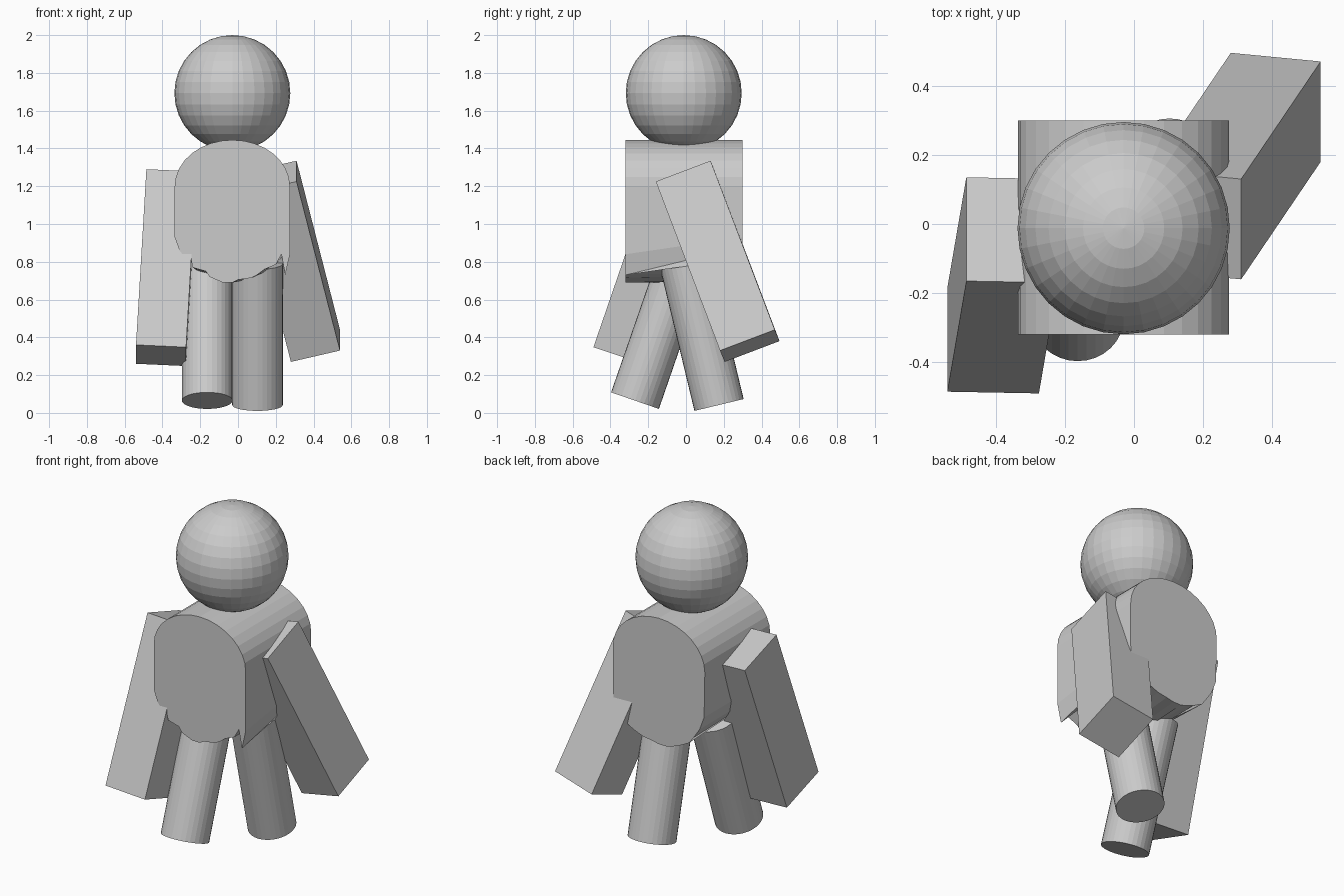
import bpy, bmesh, math
from mathutils import Vector

cube = bpy.data.objects.get("Cube")
if cube:
    bpy.data.objects.remove(cube, do_unlink=True)

grey = bpy.data.materials.new("plain grey")
grey.use_nodes = True
colour = (0.6, 0.6, 0.6, 1)
grey.diffuse_color = colour
grey.node_tree.nodes["Principled BSDF"].inputs["Base Color"].default_value = colour


def finish(name, bm):
    bmesh.ops.recalc_face_normals(bm, faces=bm.faces)
    mesh = bpy.data.meshes.new(name)
    bm.to_mesh(mesh)
    bm.free()
    mesh.materials.append(grey)
    obj = bpy.data.objects.new(name, mesh)
    bpy.context.collection.objects.link(obj)
    return obj


def leg(name, foot, axis, length):
    """Cylinder rising from the centre of its sole along an axis."""
    axis = Vector(axis).normalized()
    bm = bmesh.new()
    bmesh.ops.create_cone(bm, cap_ends=True, segments=32, radius1=0.134,
                          radius2=0.134, depth=length)
    obj = finish(name, bm)
    obj.location = Vector(foot) + axis * length / 2
    obj.rotation_euler = axis.to_track_quat("Z", "Y").to_euler()


def arm(name, corner, down, depth, width):
    """Box spanned by three edges from one shoulder corner."""
    corner, down, depth, width = map(Vector, (corner, down, depth, width))
    bm = bmesh.new()
    bmesh.ops.create_cube(bm, size=1)
    for v in bm.verts:
        s = v.co + Vector((0.5, 0.5, 0.5))
        v.co = corner + width * s.x + depth * s.y + down * s.z
    finish(name, bm)


def torso(name, front_hem, back_hem):
    """Barrel running front to back: domed top, straight sides, ragged hem."""
    dome = [(-0.03 + 0.305 * math.cos(a), 1.2 + 0.245 * math.sin(a))
            for a in (math.pi * i / 16 for i in range(17))]
    bm = bmesh.new()
    rings = [[bm.verts.new((x, y, z)) for x, z in hem + dome]
             for y, hem in ((-0.32, front_hem), (0.3, back_hem))]
    front, back = rings
    bm.faces.new(front)
    bm.faces.new(back)
    n = len(front)
    for i in range(n):
        j = (i + 1) % n
        bm.faces.new((front[i], front[j], back[j], back[i]))
    finish(name, bm)


# Head
bm = bmesh.new()
bmesh.ops.create_uvsphere(bm, u_segments=32, v_segments=16, radius=0.307)
head = finish("head", bm)
head.location = (-0.03, -0.012, 1.693)

# Torso
front_hem = [(-.335, .93), (-.31, .86), (-.27, .81), (-.25, .82), (-.24, .77),
             (-.17, .75), (-.15, .72), (-.08, .69), (-.03, .69), (0, .705),
             (.07, .715), (.1, .73), (.14, .76), (.2, .785), (.23, .84),
             (.25, .73), (.275, .84)]
back_hem = [(-.33, .93), (-.3, .85), (-.26, .79), (-.23, .75), (-.17, .72),
            (-.12, .7), (-.08, .69), (-.03, .69), (.02, .7), (.08, .71),
            (.13, .73), (.17, .75), (.2, .77), (.2, .81), (.23, .82),
            (.27, .88), (.275, .93)]
torso("torso", front_hem, back_hem)

# Legs, mid stride
leg("right_leg", (-0.163, -0.27, 0.065), (0, 0.327, 0.945), 0.75)
leg("left_leg", (0.103, 0.175, 0.042), (0, -0.234, 0.972), 0.77)

# Arms, swinging opposite to the legs
arm("left_arm", (0.31, 0.13, 1.335), (0.23, 0.34, -0.895),
    (0, -0.29, -0.11), (-0.26, 0.025, -0.06))
arm("right_arm", (-0.485, -0.165, 1.29), (-0.055, -0.32, -0.93),
    (0, 0.3, -0.1), (0.265, -0.005, -0.012))
